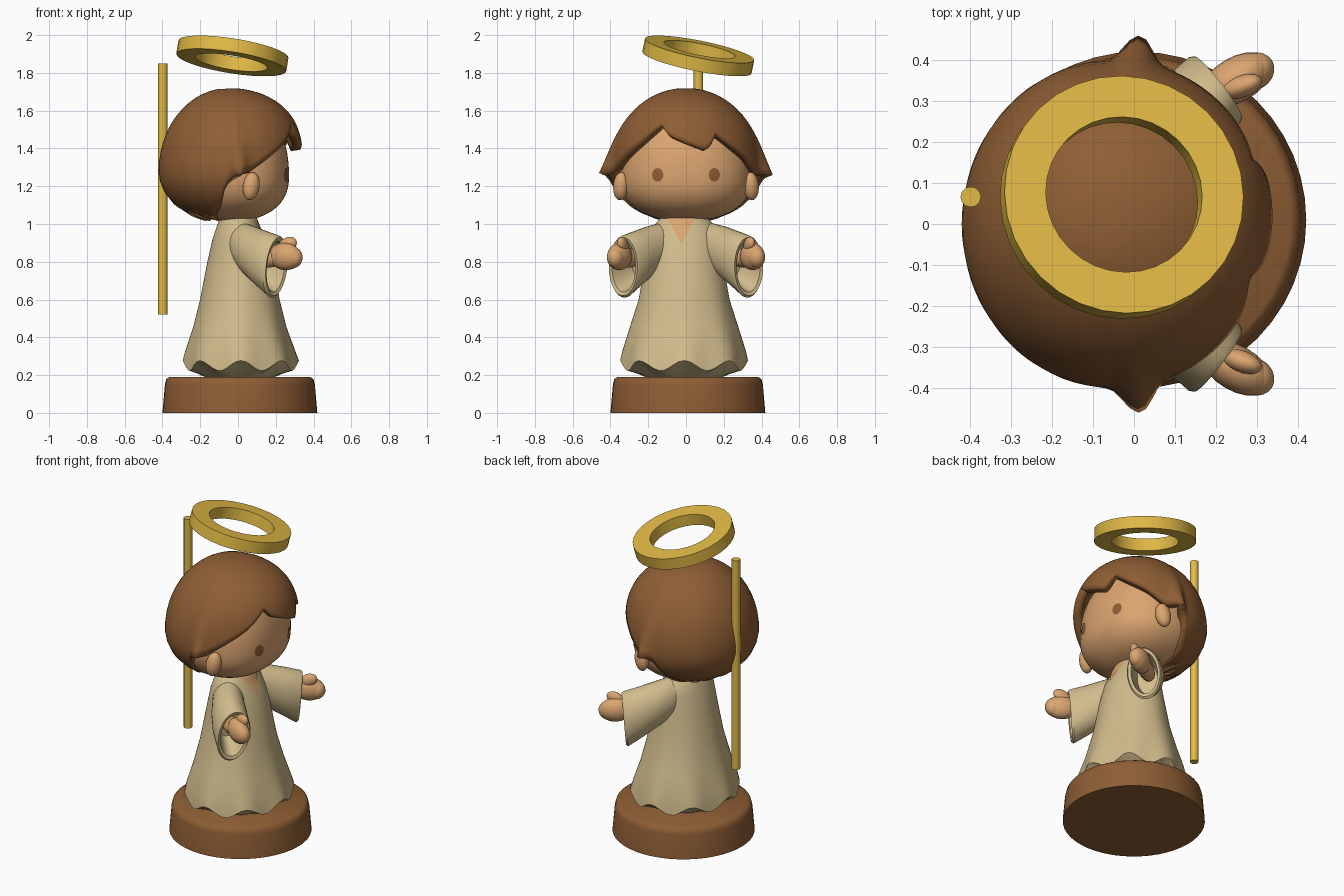
import bpy, bmesh, math
from mathutils import Vector, Matrix

if "Cube" in bpy.data.objects:
    bpy.data.objects.remove(bpy.data.objects["Cube"])

def mat(name, rgb):
    m = bpy.data.materials.new(name)
    lin = [((c / 255 + 0.055) / 1.055) ** 2.4 for c in rgb]
    m.diffuse_color = (*lin, 1)
    m.use_nodes = True
    m.node_tree.nodes["Principled BSDF"].inputs["Base Color"].default_value = m.diffuse_color
    return m

BROWN = mat("brown", (142, 94, 52))
SKIN = mat("skin", (219, 165, 112))
CLOTH = mat("cream cloth", (209, 188, 140))
GOLD = mat("gold", (226, 186, 70))

def finish(bm, name, material, angle=40):
    bmesh.ops.recalc_face_normals(bm, faces=bm.faces)
    me = bpy.data.meshes.new(name)
    bm.to_mesh(me)
    bm.free()
    ob = bpy.data.objects.new(name, me)
    bpy.context.collection.objects.link(ob)
    me.materials.append(material)
    bpy.ops.object.select_all(action='DESELECT')
    ob.select_set(True)
    bpy.context.view_layer.objects.active = ob
    bpy.ops.object.shade_smooth_by_angle(angle=math.radians(angle))
    return ob

def loft(name, rings, material, caps=(True, True), wrap=False, angle=40):
    """Skin a list of point rings."""
    bm = bmesh.new()
    vs = [[bm.verts.new(p) for p in r] for r in rings]
    n = len(vs[0])
    pairs = list(zip(vs, vs[1:])) + ([(vs[-1], vs[0])] if wrap else [])
    for a, b in pairs:
        for i in range(n):
            j = (i + 1) % n
            bm.faces.new((a[i], a[j], b[j], b[i]))
    if caps[0]:
        bm.faces.new(vs[0])
    if caps[1]:
        bm.faces.new(vs[-1])
    return finish(bm, name, material, angle)

def circle(cx, cy, z, rx, ry, n=40):
    return [Vector((cx + rx * math.cos(2 * math.pi * i / n),
                    cy + ry * math.sin(2 * math.pi * i / n), z)) for i in range(n)]

def blob(name, loc, size, material, pitch=0, yaw=0):
    bm = bmesh.new()
    bmesh.ops.create_uvsphere(bm, u_segments=20, v_segments=12, radius=1)
    m = (Matrix.Translation(loc) @ Matrix.Rotation(math.radians(yaw), 4, 'Z')
         @ Matrix.Rotation(math.radians(pitch), 4, 'Y'))
    bm.transform(m @ Matrix.Diagonal((*size, 1)))
    return finish(bm, name, material, 60)

def interp(table, v):
    for (a, *p), (b, *q) in zip(table, table[1:]):
        if a <= v <= b:
            t = (v - a) / (b - a)
            return [x + (y - x) * t for x, y in zip(p, q)]
    return list(table[-1][1:])

# round base
loft("base", [circle(.01, .01, z, r, r, 48) for z, r in
              [(0, .41), (.15, .397), (.178, .39), (.19, .372)]], BROWN, angle=50)

# robe body: z, centre x, half depth, half width
ROBE = [(.25, .015, .30, .33), (.33, .012, .285, .32), (.45, .01, .245, .285),
        (.6, .01, .21, .24), (.8, .01, .172, .205), (.92, .005, .14, .19),
        (.98, 0, .115, .17), (1.02, 0, .10, .135), (1.06, 0, .085, .10)]
rings = [circle(.01, -.01, .185, .17, .19, 72), circle(.01, -.01, .20, .21, .23, 72)]
for k, (z, cx, rx, ry) in enumerate(ROBE):
    ring = circle(cx, -.01, z, rx, ry, 72)
    amp = max(0, 1 - (z - .25) / .4)
    for i, p in enumerate(ring):
        w = math.cos(8 * 2 * math.pi * i / 72)
        p.x += (p.x - cx) * .025 * amp * w
        p.y += (p.y + .01) * .025 * amp * w
        if k == 0:
            p.z += .027 * w
    rings.append(ring)
loft("robe", rings, CLOTH, angle=35)

# skin showing in the V neck, laid on the robe front
bm = bmesh.new()
rows = []
for i in range(7):
    z = .9 + .15 * i / 6
    cx, rx, ry = interp(ROBE, z)
    row = []
    for j in range(7):
        y = -.025 + (j / 3 - 1) * (.003 + .08 * i / 6)
        x = cx + rx * math.sqrt(max(0, 1 - ((y + .01) / ry) ** 2)) + .005
        row.append(bm.verts.new((x, y, z)))
    rows.append(row)
for a, b in zip(rows, rows[1:]):
    for j in range(6):
        bm.faces.new((a[j], a[j + 1], b[j + 1], b[j]))
finish(bm, "neckline_skin", SKIN)

# sleeves, hollow at the cuff, and hands
for s, side in ((1, "left"), (-1, "right")):
    h, u = Vector((-.6, .8 * s, 0)), Vector((.1, 0, 1))
    def oval(x, y, z, a, b, n=32):
        return [Vector((x, y * s, z)) + h * a * math.cos(2 * math.pi * i / n)
                + u * b * math.sin(2 * math.pi * i / n) for i in range(n)]
    loft("sleeve_" + side, [oval(-.03, .04, .93, .06, .08), oval(.01, .12, .895, .09, .113),
                            oval(.07, .20, .855, .10, .132),
                            oval(.13, .265, .815, .105, .148), oval(.195, .325, .775, .102, .165),
                            oval(.205, .333, .775, .095, .155), oval(.20, .33, .775, .078, .135),
                            oval(.10, .24, .81, .06, .10)], CLOTH)
    blob("forearm_" + side, (.16, .30 * s, .82), (.10, .045, .05), SKIN, 0, 35 * s)
    blob("palm_" + side, (.25, .352 * s, .828), (.095, .055, .072), SKIN, 5, 30 * s)
    blob("fingers_" + side, (.292, .372 * s, .822), (.052, .045, .055), SKIN, 10, 30 * s)
    blob("thumb_" + side, (.262, .335 * s, .89), (.055, .027, .038), SKIN, -25, 20 * s)

# head: squarish ellipsoid
N, CX, CZ = 2.3, -.04, 1.25
bm = bmesh.new()
bmesh.ops.create_uvsphere(bm, u_segments=48, v_segments=32, radius=1)
for v in bm.verts:
    d = v.co
    r = (.31 if d.x > 0 else .29, .35, .40 if d.z > 0 else .235)
    k = sum(abs(c / q) ** N for c, q in zip(d, r)) ** (-1 / N)
    v.co = d * k + Vector((CX, 0, CZ))
finish(bm, "head", SKIN, 60)

def face_x(y, z):
    q = .40 if z > CZ else .235
    return CX + .31 * (1 - (abs(y) / .35) ** N - (abs(z - CZ) / q) ** N) ** (1 / N)

# ears and eyes
for s, side in ((1, "left"), (-1, "right")):
    blob("ear_" + side, (.07, .345 * s, 1.20), (.045, .04, .075), SKIN, 10, -25 * s)
    bm = bmesh.new()
    ring = []
    for i in range(16):
        a = 2 * math.pi * i / 16
        y, z = .15 * s + .03 * math.cos(a), 1.26 + .036 * math.sin(a)
        ring.append(bm.verts.new((face_x(y, z) + .005, y, z)))
    mid = bm.verts.new((face_x(.15, 1.26) + .007, .15 * s, 1.26))
    for i in range(16):
        bm.faces.new((ring[i], ring[(i + 1) % 16], mid))
    finish(bm, "eye_" + side, BROWN, 60)

# hair shell: lower edge height by angle around the head (0 = face)
EDGE = [(-180, 1.03), (-110, 1.03), (-98, 1.09), (-91, 1.22), (-86, 1.27), (-75, 1.27),
        (-60, 1.34), (-40, 1.43), (-22, 1.53), (-14, 1.47), (0, 1.43), (16, 1.39), (20, 1.42),
        (25, 1.48), (40, 1.41), (55, 1.35), (72, 1.26), (86, 1.26), (91, 1.22), (98, 1.09),
        (110, 1.03), (180, 1.03)]
STEPS = 18
cols = 144
rings = []
for k in range(1, STEPS + 1):
    t = k / STEPS
    ring = []
    for i in range(cols):
        deg = -180 + 360 * i / cols
        a = math.radians(deg)
        zb = interp(EDGE, deg)[0]
        if abs(deg) > 106:
            zb += .015 * math.cos(a * 14)
        z = 1.72 - (1.72 - zb) * t ** 1.7
        front = max(0, math.cos(a))
        rx = .395 if front else .37
        R = 1 / math.hypot(math.cos(a) / rx, math.sin(a) / .40)
        if z > 1.28:
            f = 1 - ((z - 1.28) / .44) ** (2 + front)
        else:
            f = 1 - ((1.28 - z) / .28) ** 2
        r = R * math.sqrt(max(f, .001))
        r += .065 * math.exp(-((abs(deg) - 82) / 6) ** 2) * t ** 6   # side flicks
        ring.append(Vector((-.05 + r * math.cos(a), r * math.sin(a), z)))
    rings.append(ring)
hair = loft("hair", rings, BROWN, caps=(True, False), angle=45)
if hair.data.polygons[-1].normal.z < 0:      # make the shell thicken inward
    hair.data.flip_normals()
mod = hair.modifiers.new("thickness", 'SOLIDIFY')
mod.thickness = .05
mod.offset = -1

# tilted halo ring and its rod
tilt = Vector((0, 0, 1)).rotation_difference(Vector((.16, .2, 1)))
halo = [[tilt @ p + Vector((-.03, .065, 1.89)) for p in circle(0, 0, z, r, r, 32)]
        for r, z in [(.295, -.036), (.295, .036), (.193, .036), (.193, -.036)]]
loft("halo", halo, GOLD, caps=(False, False), wrap=True)
loft("halo_rod", [circle(-.398, .066, z, .025, .025, 12) for z in (.52, 1.85)], GOLD)
